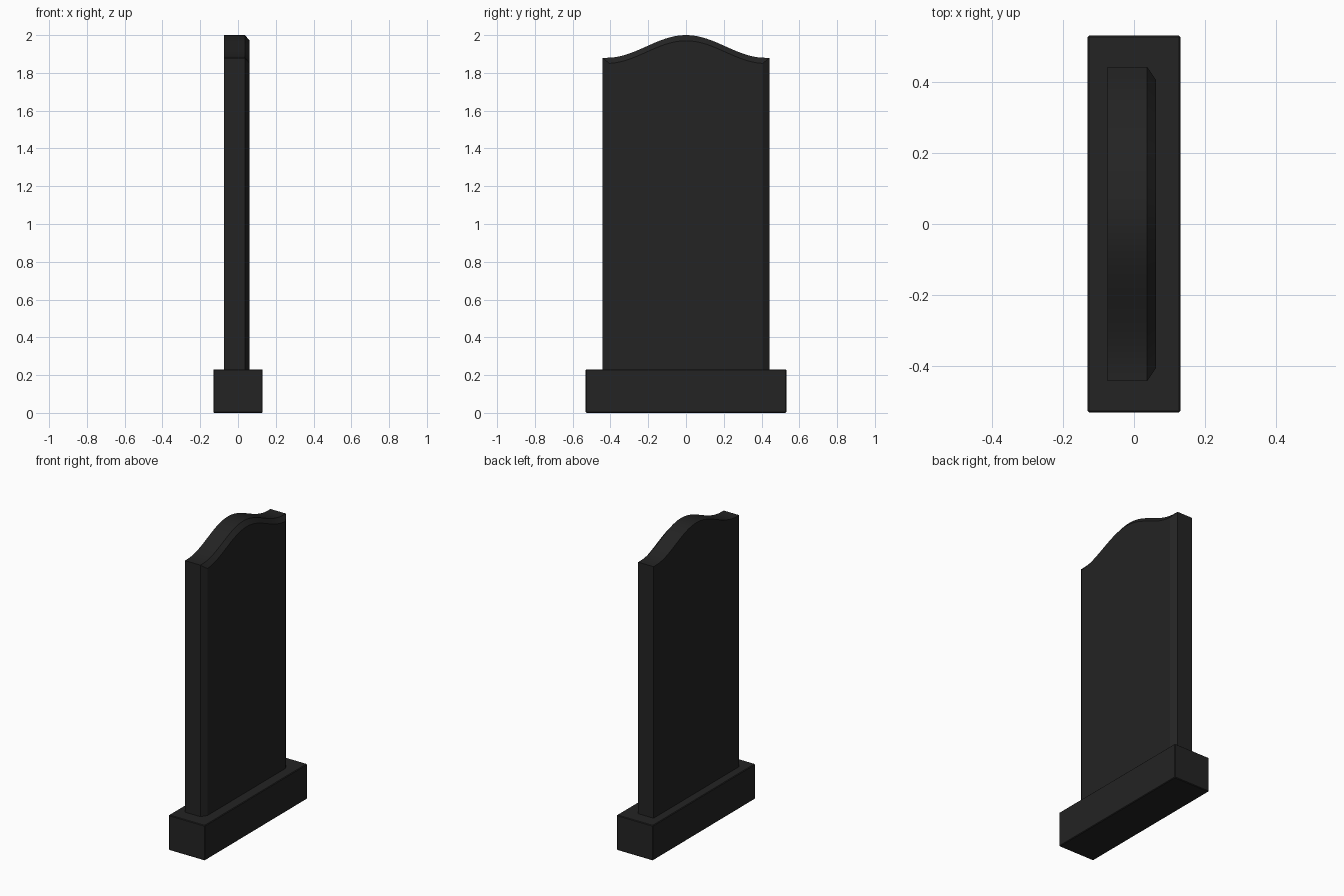
import bpy, bmesh, math

if "Cube" in bpy.data.objects:
    bpy.data.objects.remove(bpy.data.objects["Cube"])

stone = bpy.data.materials.new("black stone")
stone.diffuse_color = (0.017, 0.017, 0.017, 1)
stone.use_nodes = True
stone.node_tree.nodes["Principled BSDF"].inputs["Base Color"].default_value = stone.diffuse_color


def add_object(name, bm):
    bmesh.ops.recalc_face_normals(bm, faces=bm.faces[:])
    mesh = bpy.data.meshes.new(name)
    bm.to_mesh(mesh)
    bm.free()
    mesh.materials.append(stone)
    obj = bpy.data.objects.new(name, mesh)
    bpy.context.collection.objects.link(obj)
    bpy.ops.object.select_all(action='DESELECT')
    obj.select_set(True)
    bpy.context.view_layer.objects.active = obj
    bpy.ops.object.shade_smooth_by_angle(angle=math.radians(20))
    return obj


# Plinth block with barely softened edges
bm = bmesh.new()
bmesh.ops.create_cube(bm, size=1)
for v in bm.verts:
    v.co = (v.co.x * 0.262, v.co.y * 1.062, (v.co.z + 0.5) * 0.23)
bmesh.ops.bevel(bm, geom=bm.edges[:], offset=0.004, segments=1, affect='EDGES')
add_object("plinth", bm)

# Upright slab: wavy-topped outlines joined from back to front,
# the last one pulled in to make the chamfer around the front face
BASE, HALF, STEPS = 0.23, 0.443, 40


def outline(bm, x, inset, drop):
    half = HALF - inset
    pts = [(-half, BASE), (half, BASE)]
    for i in range(STEPS + 1):
        y = half * (1 - 2 * i / STEPS)
        a = min(abs(y) / 0.42, 1)
        pts.append((y, 1.94 + 0.06 * math.cos(math.pi * a) - drop))
    return [bm.verts.new((x, y, z)) for y, z in pts]


bm = bmesh.new()
rings = [outline(bm, -0.075, 0, 0),
         outline(bm, 0.037, 0, 0),
         outline(bm, 0.062, 0.037, 0.03)]
for a, b in zip(rings, rings[1:]):
    for i in range(len(a)):
        j = (i + 1) % len(a)
        bm.faces.new((a[i], a[j], b[j], b[i]))
bm.faces.new(rings[0])
bm.faces.new(rings[-1])
add_object("upright_slab", bm)
